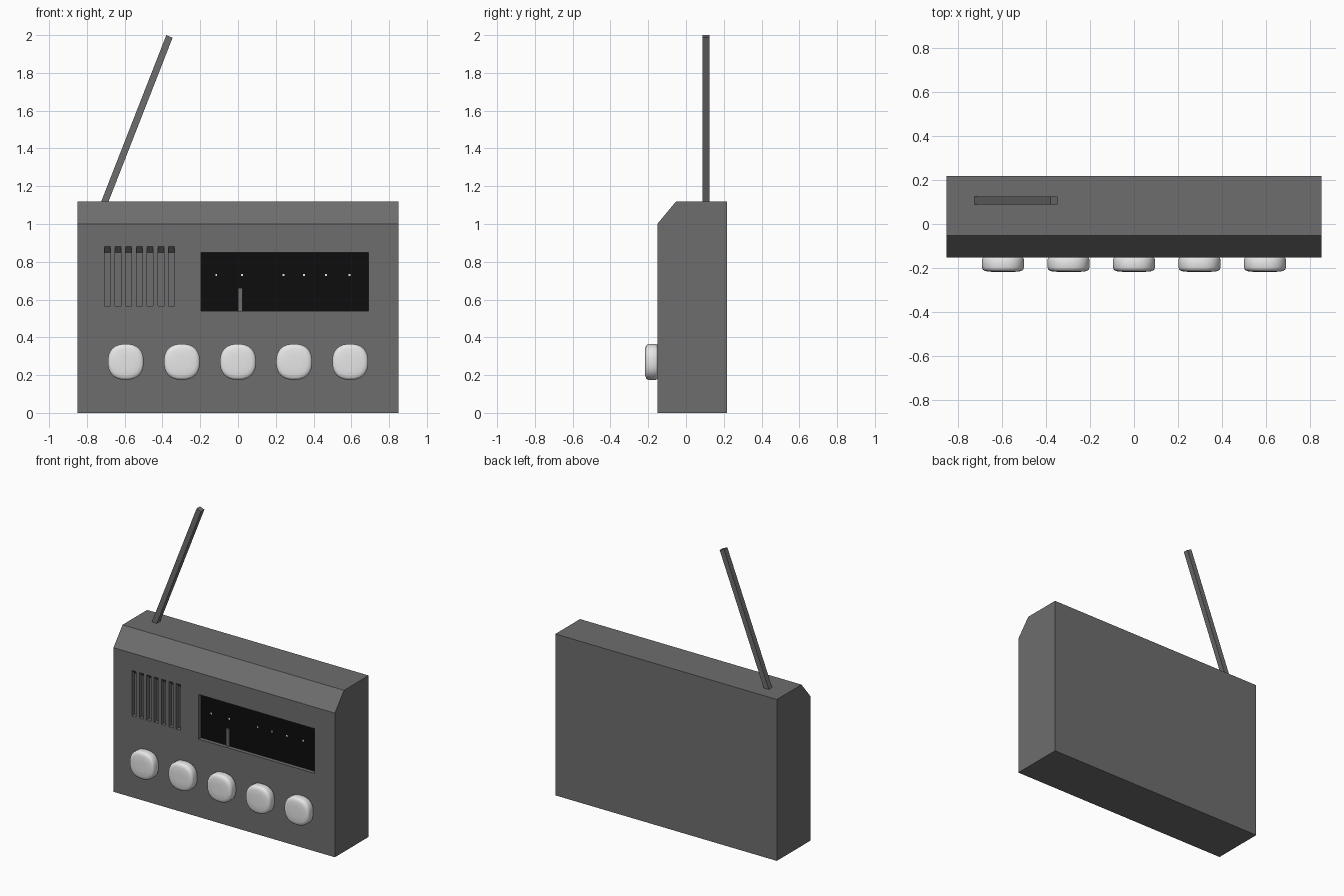
import bpy
import bmesh
import math
from mathutils import Vector

default = bpy.data.objects.get("Cube")
if default:
    bpy.data.objects.remove(default, do_unlink=True)

FRONT, BACK = -0.152, 0.218
HALF_W, TOP = 0.85, 1.12
RECESS = 0.03


def material(name, level, rough=0.6):
    mat = bpy.data.materials.new(name)
    mat.use_nodes = True
    color = (level, level, level, 1)
    mat.diffuse_color = color
    bsdf = mat.node_tree.nodes["Principled BSDF"]
    bsdf.inputs["Base Color"].default_value = color
    bsdf.inputs["Roughness"].default_value = rough
    return mat


grey = material("case grey", 0.155)
black = material("dial black", 0.004)
white = material("knob white", 0.8)


def add_prism(bm, profile, x0, x1):
    """Extrude a closed (y, z) profile from x0 to x1."""
    face = bm.faces.new([bm.verts.new((x0, y, z)) for y, z in profile])
    out = bmesh.ops.extrude_face_region(bm, geom=[face])["geom"]
    verts = [v for v in out if isinstance(v, bmesh.types.BMVert)]
    bmesh.ops.translate(bm, vec=(x1 - x0, 0, 0), verts=verts)


def rect(y0, y1, z0, z1):
    return [(y0, z0), (y1, z0), (y1, z1), (y0, z1)]


def finish(bm, name, mat):
    bmesh.ops.recalc_face_normals(bm, faces=bm.faces)
    mesh = bpy.data.meshes.new(name)
    bm.to_mesh(mesh)
    bm.free()
    obj = bpy.data.objects.new(name, mesh)
    bpy.context.collection.objects.link(obj)
    mesh.materials.append(mat)
    return obj


def prism(name, mat, profile, x0, x1):
    bm = bmesh.new()
    add_prism(bm, profile, x0, x1)
    return finish(bm, name, mat)


# Case with a sloping upper front edge
case = prism("case", grey, [(FRONT, 0), (BACK, 0), (BACK, TOP), (-0.052, TOP), (FRONT, 1.0)],
             -HALF_W, HALF_W)

# Recesses for the dial window and the seven speaker slots
bm = bmesh.new()
floor = FRONT + RECESS
add_prism(bm, rect(FRONT - 0.02, floor, 0.54, 0.85), -0.195, 0.692)
for i in range(7):
    x = -0.692 + i * 0.0567
    add_prism(bm, [(FRONT - 0.02, 0.565), (floor, 0.565), (floor, 0.85), (FRONT - 0.02, 0.90)],
              x - 0.016, x + 0.016)
cutter = finish(bm, "recess_cutter", grey)
cutter.hide_render = True
mod = case.modifiers.new("recesses", "BOOLEAN")
mod.operation = "DIFFERENCE"
mod.solver = "EXACT"
mod.object = cutter
bpy.context.view_layer.update()
cut_mesh = bpy.data.meshes.new_from_object(
    case.evaluated_get(bpy.context.evaluated_depsgraph_get()))
case.modifiers.clear()
case.data = cut_mesh
bpy.data.objects.remove(cutter, do_unlink=True)

# Dial plate, pointer and small scale marks
prism("dial_plate", black, rect(floor - 0.004, floor + 0.002, 0.54, 0.85), -0.195, 0.692)
prism("dial_pointer", grey, rect(floor - 0.012, floor - 0.003, 0.54, 0.66), 0.0, 0.025)
for i, x in enumerate((-0.115, 0.022, 0.24, 0.35, 0.465, 0.59)):
    prism(f"scale_mark_{i + 1}", white, rect(floor - 0.006, floor - 0.003, 0.724, 0.736),
          x - 0.005, x + 0.005)


# Rounded, slightly squarish knobs
def knob(name, cx, cz):
    bm = bmesh.new()
    rings = []
    sides = 32
    for radius, depth in ((0.091, 0), (0.095, 0.008), (0.095, 0.045), (0.092, 0.054),
                          (0.085, 0.06), (0.07, 0.064), (0.035, 0.0655)):
        ring = []
        for k in range(sides):
            a = math.tau * k / sides
            c, s = math.cos(a), math.sin(a)
            r = radius / (abs(c) ** 2.4 + abs(s) ** 2.4) ** (1 / 2.4)
            ring.append(bm.verts.new((cx + r * c, FRONT - depth, cz + r * s)))
        rings.append(ring)
    for a, b in zip(rings, rings[1:]):
        for k in range(sides):
            n = (k + 1) % sides
            bm.faces.new((a[k], a[n], b[n], b[k]))
    bm.faces.new(rings[0])
    bm.faces.new(rings[-1])
    obj = finish(bm, name, white)
    for poly in obj.data.polygons:
        poly.use_smooth = True


for i in range(5):
    knob(f"knob_{i + 1}", (i - 2) * 0.297, 0.27)

# Leaning square antenna, sunk a little into the case
base, tip = Vector((-0.72, 0.107, 1.08)), Vector((-0.363, 0.107, 1.993))
axis = tip - base
bm = bmesh.new()
bmesh.ops.create_cube(bm, size=1)
bmesh.ops.scale(bm, vec=(0.036, 0.037, axis.length), verts=bm.verts)
antenna = finish(bm, "antenna", grey)
antenna.location = (base + tip) / 2
antenna.rotation_euler.y = math.atan2(axis.x, axis.z)
